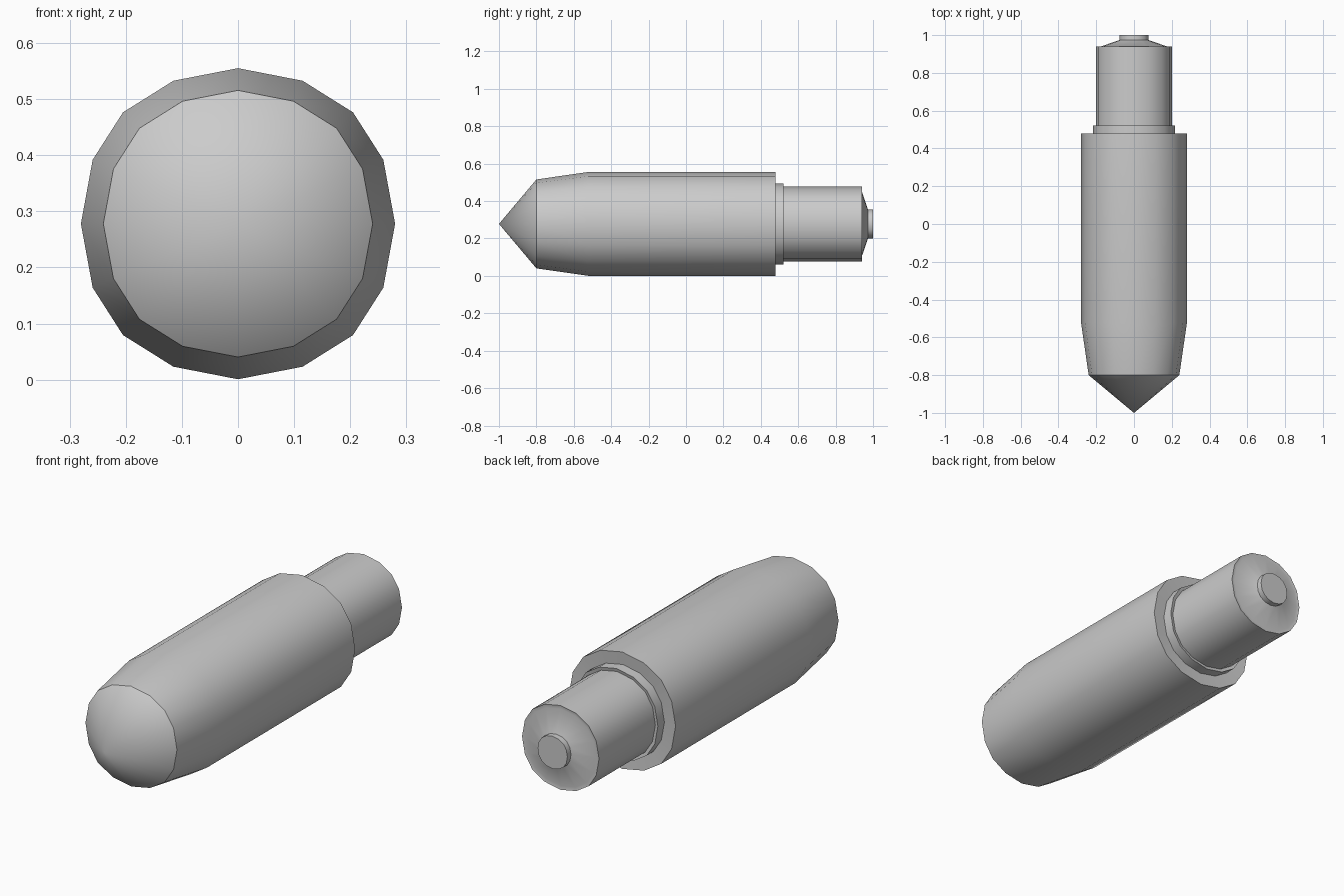
import bpy, bmesh, math

if "Cube" in bpy.data.objects:
    bpy.data.objects.remove(bpy.data.objects["Cube"])

CZ = 0.278
# quarter outline of the slightly uneven 16-sided section, unit radius (x, z)
QUARTER = [(0, 0.99), (0.411, 0.91), (0.732, 0.709), (0.925, 0.407), (1.0, 0)]
RING = (QUARTER[:-1] + [(x, -z) for x, z in QUARTER[:0:-1]]
        + [(-x, -z) for x, z in QUARTER[:-1]])
RING += [(-x, z) for x, z in QUARTER[:0:-1]]


def lathe(name, profile):
    """Loft the section along y through (y, radius) pairs; radius 0 is a point."""
    bm = bmesh.new()
    rings = []
    for y, r in profile:
        if r == 0:
            rings.append([bm.verts.new((0, y, CZ))])
        else:
            rings.append([bm.verts.new((x * r, y, CZ + z * r)) for x, z in RING])
    n = len(RING)
    for a, b in zip(rings, rings[1:]):
        for i in range(n):
            j = (i + 1) % n
            if len(a) == 1:
                bm.faces.new((a[0], b[i], b[j]))
            elif len(b) == 1:
                bm.faces.new((a[i], a[j], b[0]))
            else:
                bm.faces.new((a[i], a[j], b[j], b[i]))
    bmesh.ops.recalc_face_normals(bm, faces=bm.faces)
    mesh = bpy.data.meshes.new(name)
    bm.to_mesh(mesh)
    bm.free()
    ob = bpy.data.objects.new(name, mesh)
    bpy.context.collection.objects.link(ob)
    bpy.ops.object.select_all(action='DESELECT')
    ob.select_set(True)
    bpy.context.view_layer.objects.active = ob
    bpy.ops.object.shade_smooth_by_angle(angle=math.radians(34))
    return ob


# pointed body, collar, rear case and end button as one stepped solid
lathe("pointed_body_and_case", [
    (-1.0, 0),
    (-0.80, 0.24), (-0.525, 0.28),      # nose shoulder
    (0.478, 0.28), (0.473, 0.218),      # rear step of the body
    (0.522, 0.218), (0.518, 0.202),     # collar
    (0.94, 0.202), (0.937, 0.185),      # case and its rim
    (0.973, 0.078), (1.0, 0.078),       # shallow cone and end button
    (1.0, 0),
])
